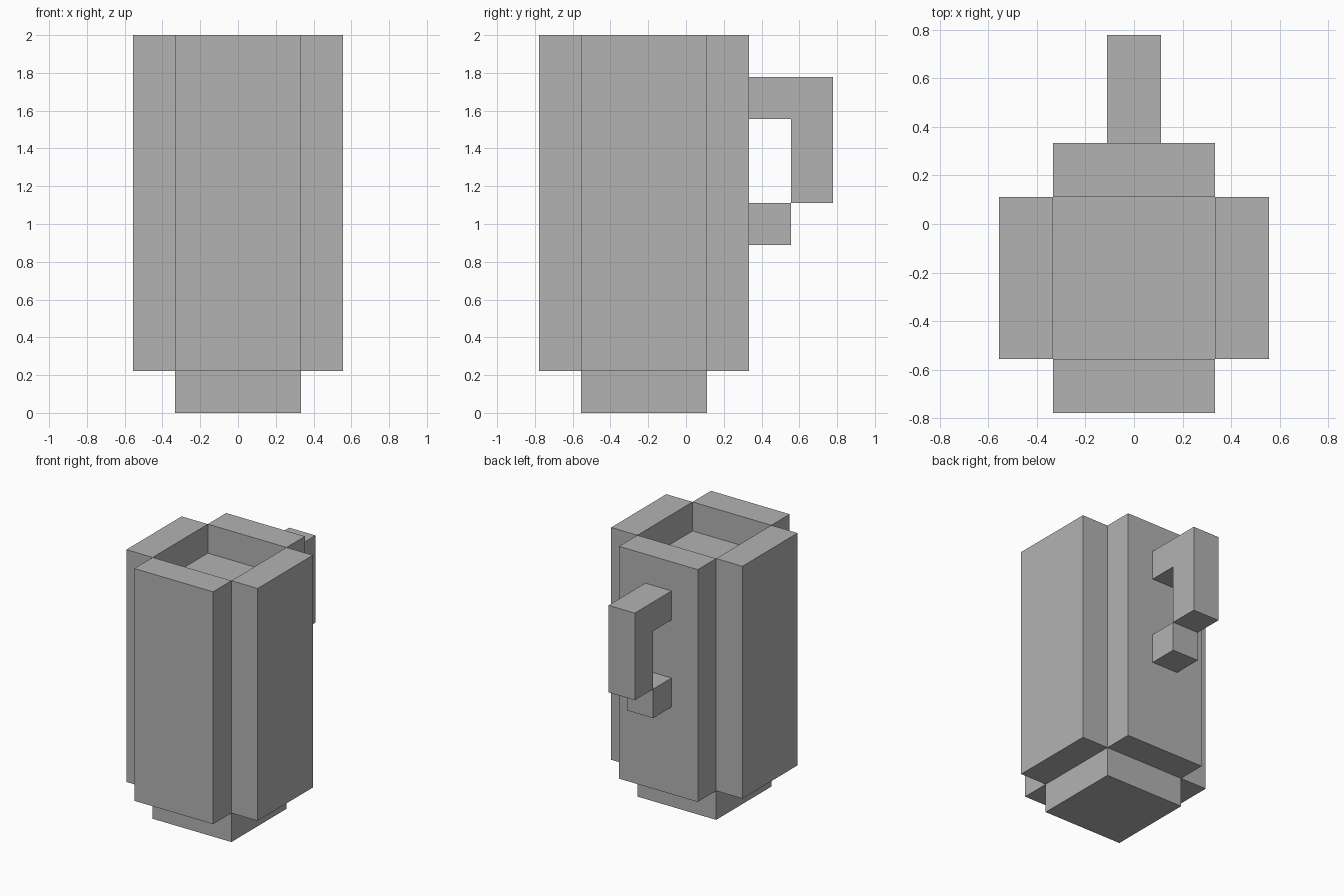
import bpy
import bmesh
from math import pi
from mathutils import Matrix, Vector

if "Cube" in bpy.data.objects:
    bpy.data.objects.remove(bpy.data.objects["Cube"], do_unlink=True)

U = 2 / 9                        # one block: the mug is nine blocks tall
CENTRE = Vector((0, -U, 0))      # axis of the mug body

grey = bpy.data.materials.new("plain grey")
grey.use_nodes = True
grey.diffuse_color = (0.45, 0.45, 0.45, 1)
grey.node_tree.nodes["Principled BSDF"].inputs["Base Color"].default_value = grey.diffuse_color


def add_object(name, bm):
    bmesh.ops.recalc_face_normals(bm, faces=bm.faces)
    mesh = bpy.data.meshes.new(name)
    bm.to_mesh(mesh)
    bm.free()
    mesh.materials.append(grey)
    obj = bpy.data.objects.new(name, mesh)
    bpy.context.collection.objects.link(obj)
    return obj


def prism(name, profile, width, turn=0):
    """Extrude a (y, z) outline, in blocks from the body axis, along x."""
    bm = bmesh.new()
    face = bm.faces.new([bm.verts.new((-width / 2, y, z)) for y, z in profile])
    out = bmesh.ops.extrude_face_region(bm, geom=[face], use_keep_orig=True)
    moved = [g for g in out["geom"] if isinstance(g, bmesh.types.BMVert)]
    bmesh.ops.translate(bm, verts=moved, vec=(width, 0, 0))
    place = Matrix.Translation(CENTRE) @ Matrix.Rotation(turn, 4, "Z") @ Matrix.Scale(U, 4)
    bm.transform(place)
    return add_object(name, bm)


def block(name, y0, y1, z0, z1, width, turn=0):
    return prism(name, [(y0, z0), (y1, z0), (y1, z1), (y0, z1)], width, turn)


# Base and filling, ending one block below the rim
block("base_and_filling", -1.5, 1.5, 0, 8, 3)

# Four wall slabs around the core, meeting only at their corner edges
for i, side in enumerate(("back", "right", "front", "left")):
    block(side + "_wall", 1.5, 2.5, 1, 9, 3, i * pi / 2)

# Handle: hooked upper part and a lower block meeting it at an edge
prism("upper_handle", [(2.5, 8), (4.5, 8), (4.5, 5), (3.5, 5), (3.5, 7), (2.5, 7)], 1)
block("lower_handle", 2.5, 3.5, 4, 5, 1)
